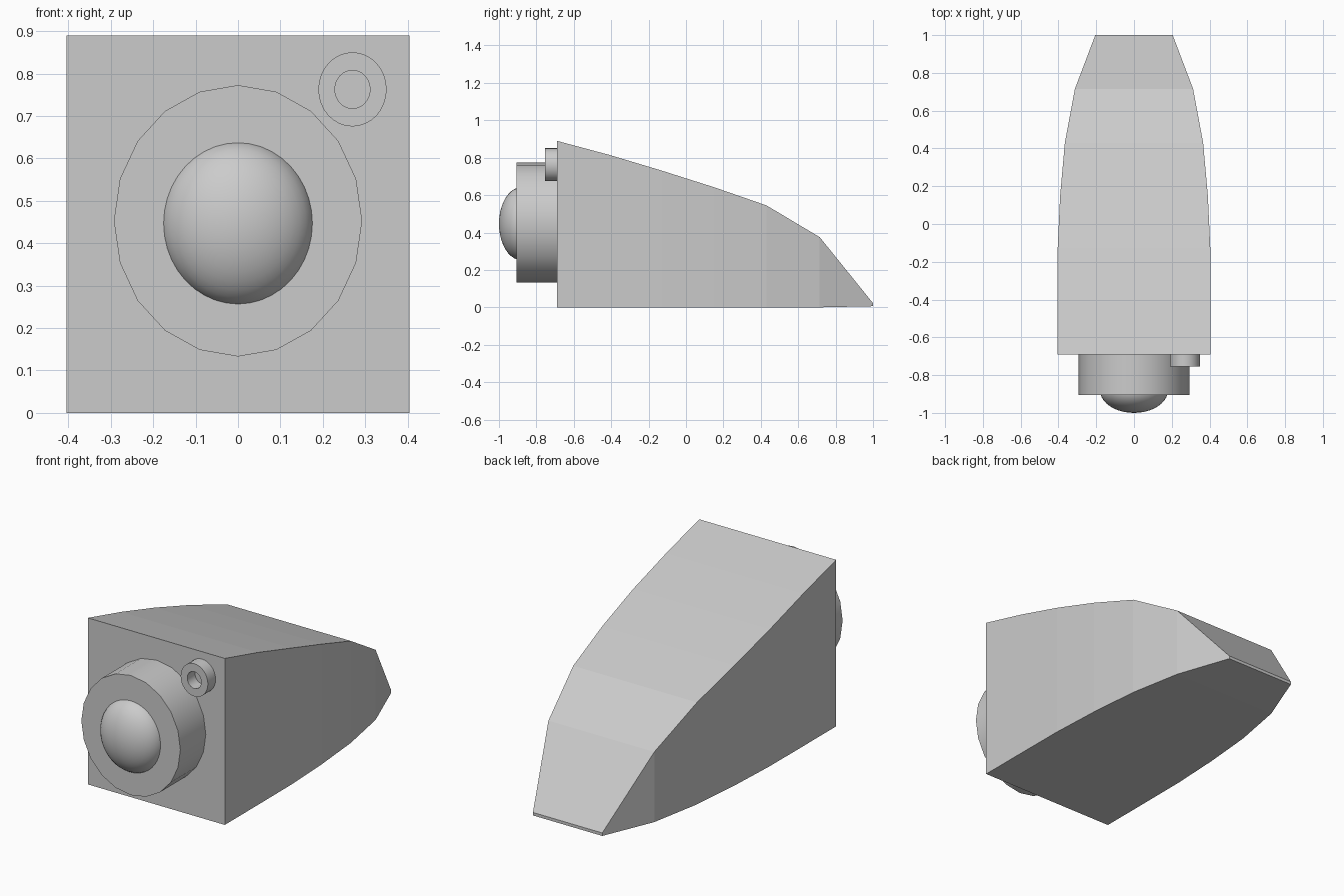
import bpy, math

if "Cube" in bpy.data.objects:
    bpy.data.objects.remove(bpy.data.objects["Cube"])

def make(name, verts, faces, smooth):
    mesh = bpy.data.meshes.new(name)
    mesh.from_pydata(verts, [], faces)
    mesh.validate()
    ob = bpy.data.objects.new(name, mesh)
    bpy.context.collection.objects.link(ob)
    bpy.ops.object.select_all(action='DESELECT')
    ob.select_set(True)
    bpy.context.view_layer.objects.active = ob
    bpy.ops.object.mode_set(mode='EDIT')
    bpy.ops.mesh.select_all(action='SELECT')
    bpy.ops.mesh.remove_doubles(threshold=0.0001)
    bpy.ops.mesh.normals_make_consistent(inside=False)
    bpy.ops.object.mode_set(mode='OBJECT')
    if smooth:
        bpy.ops.object.shade_smooth_by_angle(angle=math.radians(35))
    return ob

def lathe(name, cx, cz, aspect, profile, sides, closed=False):
    """Spin (radius, y) points around the y axis; x is squeezed by aspect."""
    verts, faces, n = [], [], len(profile)
    for i in range(sides):
        a = 2 * math.pi * i / sides
        for r, y in profile:
            verts.append((cx + aspect * r * math.sin(a), y, cz + r * math.cos(a)))
    for i in range(sides):
        j = (i + 1) % sides
        for k in range(n if closed else n - 1):
            m = (k + 1) % n
            faces.append((i * n + k, i * n + m, j * n + m, j * n + k))
    return make(name, verts, faces, True)

# Tapered housing: (y, half width, bottom, top)
stations = [(-0.69, 0.405, 0, 0.89), (-0.41, 0.405, 0, 0.815), (-0.13, 0.404, 0, 0.731),
            (0.15, 0.391, 0, 0.642), (0.43, 0.366, 0, 0.545), (0.715, 0.313, 0, 0.375),
            (1.0, 0.205, 0.006, 0.022)]
verts, faces = [], []
for y, w, b, t in stations:
    verts += [(-w, y, b), (w, y, b), (w, y, t), (-w, y, t)]
for s in range(len(stations) - 1):
    for k in range(4):
        m = (k + 1) % 4
        faces.append((4 * s + k, 4 * s + m, 4 * s + 4 + m, 4 * s + 4 + k))
last = len(verts) - 4
faces += [(0, 1, 2, 3), tuple(range(last, last + 4))]
make("housing", verts, faces, False)

# Lens barrel, 20 sided
lathe("lens_barrel", 0, 0.453, 0.915, [(0, -0.905), (0.32, -0.905), (0.32, -0.69)], 20)

# Bulging glass dome
dome = [(0.195 * math.sin(a), -0.88 - 0.12 * math.cos(a))
        for a in (math.radians(90 * i / 10) for i in range(11))]
lathe("lens_dome", 0, 0.447, 0.923, dome, 40)

# Small hollow ring in the upper corner
lathe("corner_ring", 0.27, 0.763, 0.92,
      [(0.045, -0.755), (0.0875, -0.755), (0.0875, -0.69), (0.045, -0.69)], 32, True)
